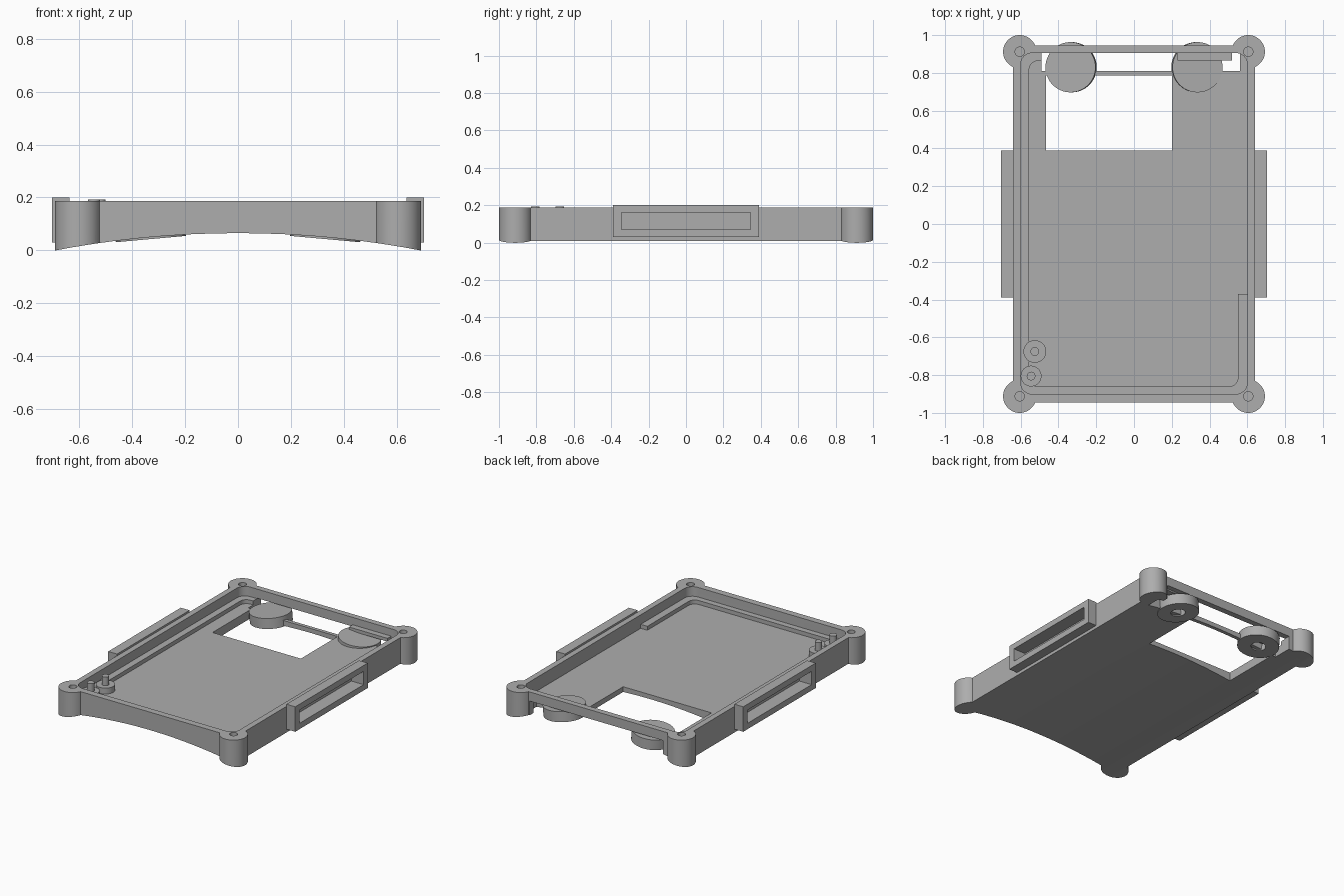
import bpy, bmesh, math
from mathutils import Matrix

cube = bpy.data.objects.get("Cube")
if cube:
    bpy.data.objects.remove(cube, do_unlink=True)

grey = bpy.data.materials.new("mid_grey_plastic")
grey.use_nodes = True
COLOUR = (0.42, 0.42, 0.42, 1)
grey.diffuse_color = COLOUR
grey.node_tree.nodes["Principled BSDF"].inputs["Base Color"].default_value = COLOUR

parts = []
TOP, FLOOR, ARCH_Z, ARCH_R = 0.187, 0.095, 0.065, 3.69


def finish(bm, name):
    bmesh.ops.recalc_face_normals(bm, faces=bm.faces)
    mesh = bpy.data.meshes.new(name)
    bm.to_mesh(mesh)
    bm.free()
    mesh.materials.append(grey)
    ob = bpy.data.objects.new(name, mesh)
    bpy.context.collection.objects.link(ob)
    return ob


def box(name, x, y, z):
    bm = bmesh.new()
    bmesh.ops.create_cube(bm, size=1)
    for v in bm.verts:
        for i, (lo, hi) in enumerate((x, y, z)):
            v.co[i] = lo if v.co[i] < 0 else hi
    return finish(bm, name)


def cylinder(name, x, y, z, r, n=48, turn=None):
    """Upright cylinder, optionally turned by a matrix about its base centre."""
    bm = bmesh.new()
    m = Matrix.Translation((x, y, z[0])) @ (turn or Matrix())
    m = m @ Matrix.Translation((0, 0, (z[1] - z[0]) / 2))
    bmesh.ops.create_cone(bm, cap_ends=True, segments=n, radius1=r, radius2=r,
                          depth=z[1] - z[0], matrix=m)
    return finish(bm, name)


def rounded(name, x, y, z, r):
    """Prism with a rounded rectangle outline."""
    bm = bmesh.new()
    corners = ((x[1] - r, y[1] - r), (x[0] + r, y[1] - r),
               (x[0] + r, y[0] + r), (x[1] - r, y[0] + r))
    verts = []
    for q, (cx, cy) in enumerate(corners):
        for k in range(9):
            a = (q + k / 8) * math.pi / 2
            verts.append(bm.verts.new((cx + r * math.cos(a), cy + r * math.sin(a), z[0])))
    face = bm.faces.new(verts)
    up = bmesh.ops.extrude_face_region(bm, geom=[face])["geom"]
    bmesh.ops.translate(bm, vec=(0, 0, z[1] - z[0]),
                        verts=[g for g in up if isinstance(g, bmesh.types.BMVert)])
    return finish(bm, name)


def combine(ob, tool, operation="DIFFERENCE"):
    mod = ob.modifiers.new("cut", "BOOLEAN")
    mod.operation, mod.solver, mod.object = operation, "EXACT", tool
    bpy.context.view_layer.objects.active = ob
    bpy.ops.object.modifier_apply(modifier=mod.name)
    bpy.data.objects.remove(tool, do_unlink=True)


# Tray with corner posts
tray = box("tray", (-0.64, 0.64), (-0.945, 0.945), (-0.1, TOP))
posts = [(sx * 0.605, sy * 0.912) for sx in (-1, 1) for sy in (-1, 1)]
for px, py in posts:
    combine(tray, cylinder("post", px, py, (-0.1, TOP), 0.088), "UNION")

# Arched underside
side = Matrix.Rotation(-math.pi / 2, 4, "X")
combine(tray, cylinder("arch", 0, -1.5, (ARCH_Z - ARCH_R, ARCH_Z - ARCH_R + 3),
                       ARCH_R, 256, side))

# Strap loops on both sides, with their slots
for s in (-1, 1):
    loop = box("loop", sorted((s * 0.638, s * 0.704)), (-0.39, 0.39), (0.03, 0.2))
    combine(tray, loop, "UNION")
    combine(tray, box("slot", sorted((s * 0.612, s * 0.75)), (-0.345, 0.345), (0.07, 0.16)))

# Cavity, floor window, rear gap and the opening below the rear bar
combine(tray, rounded("cavity", (-0.6, 0.6), (-0.9, 0.905), (FLOOR, 0.3), 0.06))
combine(tray, box("window", (-0.465, 0.2), (0.39, 0.785), (-0.2, 0.15)))
combine(tray, box("gap", (-0.49, 0.56), (0.81, 0.905), (-0.2, 0.11)))
combine(tray, box("rear_opening", (-0.49, 0.515), (0.89, 0.97), (-0.2, 0.125)))
for px, py in posts:
    combine(tray, cylinder("screw_hole", px, py, (0.08, 0.3), 0.025, 24))
parts.append(tray)

# Inner ledge along the left, front and part of the right wall
ledge = rounded("inner_ledge", (-0.605, 0.605), (-0.905, 0.908), (FLOOR - 0.01, 0.122), 0.06)
combine(ledge, rounded("ledge_inside", (-0.555, 0.55), (-0.86, 0.863), (0, 0.3), 0.045))
combine(ledge, box("right_trim", (0.4, 0.7), (-0.37, 1), (0, 0.3)))
combine(ledge, box("rear_trim", (-0.49, 0.7), (0.7, 1), (0, 0.3)))
parts.append(ledge)
parts.append(box("rear_ledge", (0.23, 0.52), (0.865, 0.91), (0.115, 0.137)))

# Round cups with blind holes underneath
for s, word in ((-1, "right"), (1, "left")):
    tilt = Matrix.Rotation(s * math.asin(0.33 / ARCH_R), 4, "Y")
    cup = cylinder(word + "_cup", s * 0.33, 0.83, (0.0425, 0.1125), 0.133, 64, tilt)
    combine(cup, cylinder("cup_hole", s * 0.33, 0.83, (0.02, 0.09), 0.047, 32, tilt))
    parts.append(cup)

# Locating pins on stepped bosses
for i, (x, y, r) in enumerate(((-0.525, -0.675, 0.06), (-0.545, -0.805, 0.055))):
    parts.append(cylinder(f"boss_{i + 1}", x, y, (FLOOR - 0.01, 0.135), r, 32))
    parts.append(cylinder(f"pin_{i + 1}", x, y, (0.13, 0.192), 0.023, 24))

# Smooth the curved surfaces only
bpy.ops.object.select_all(action="DESELECT")
for ob in parts:
    ob.select_set(True)
bpy.context.view_layer.objects.active = tray
bpy.ops.object.shade_smooth_by_angle(angle=math.radians(30))
